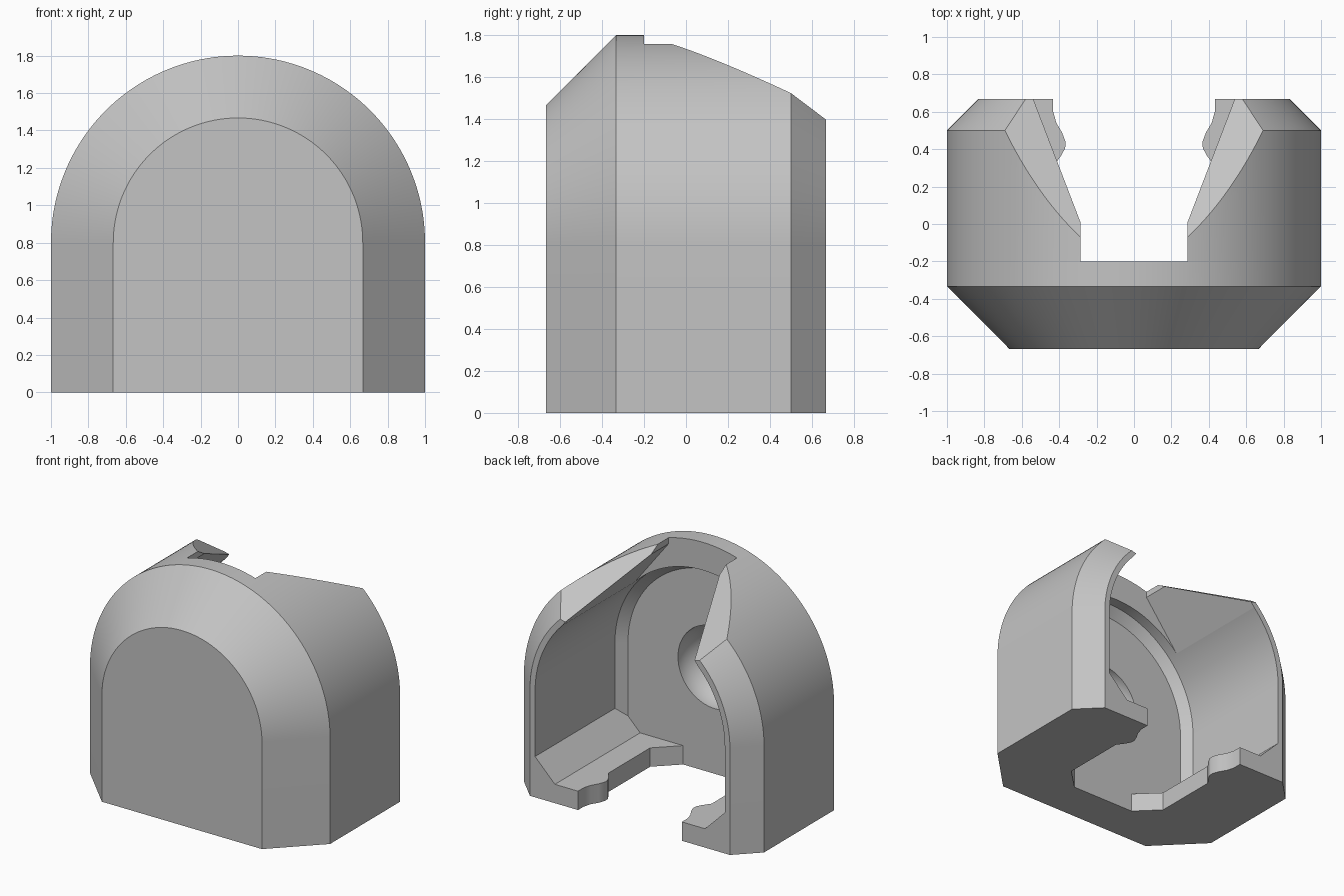
import bpy, bmesh, math

cube = bpy.data.objects.get("Cube")
if cube:
    bpy.data.objects.remove(cube, do_unlink=True)

grey = bpy.data.materials.new("plain_grey")
grey.use_nodes = True
tone = (0.55, 0.55, 0.55, 1)
grey.diffuse_color = tone
grey.node_tree.nodes["Principled BSDF"].inputs["Base Color"].default_value = tone


def loft(name, rings):
    """Solid skinned through closed rings that share a point count."""
    bm = bmesh.new()
    loops = [[bm.verts.new(p) for p in ring] for ring in rings]
    n = len(loops[0])
    for a, b in zip(loops, loops[1:]):
        for i in range(n):
            j = (i + 1) % n
            bm.faces.new((a[i], a[j], b[j], b[i]))
    bm.faces.new(loops[0])
    bm.faces.new(loops[-1])
    bmesh.ops.recalc_face_normals(bm, faces=bm.faces)
    mesh = bpy.data.meshes.new(name)
    bm.to_mesh(mesh)
    bm.free()
    mesh.materials.append(grey)
    ob = bpy.data.objects.new(name, mesh)
    bpy.context.collection.objects.link(ob)
    return ob


def arch(y, r, foot, steps=96):
    """Round-topped ring: mirrored foot points below a half circle."""
    ring = [(x, y, z) for x, z in foot]
    for i in range(steps + 1):
        a = math.pi * i / steps
        ring.append((r * math.cos(a), y, 0.8 + r * math.sin(a)))
    return ring + [(-x, y, z) for x, z in reversed(foot)]


def mirrored(half):
    return half + [(-x, y) for x, y in reversed(half)]


# Arched outer shell with chamfered front and back rims
shell = loft("arched_housing", [
    arch(y, r, [(r, 0)])
    for y, r in ((-0.667, 0.667), (-0.333, 1), (0.5, 1), (0.667, 0.833))])

# Cavity open to the back, with sloped floor sides and a bevelled inner end
cavity = loft("cavity_cutter", [
    arch(y, r, [(0.625, 0.142), (r, r - 0.483)])
    for y, r in ((-0.347, 0.726), (-0.283, 0.79), (0.9, 0.79))])

# Roof slot, flaring outwards below its lip
slot = mirrored([(0.285, 2.2), (0.285, 1.713), (0.566, 1.351)])
roof_slot = loft("roof_slot_cutter",
                 [[(x, y, z) for x, z in slot] for y in (-0.2, 0.9)])

# Floor opening with a small retaining bump on each side
lip = mirrored([(0.267, -0.347), (0.43, -0.188), (0.43, 0.31), (0.39, 0.365),
                (0.368, 0.405), (0.366, 0.44), (0.385, 0.49), (0.415, 0.54),
                (0.432, 0.6), (0.435, 0.9)])
floor_opening = loft("floor_opening_cutter",
                     [[(x, y, z) for x, y in lip] for z in (-0.2, 0.25)])


# Sloping cuts on the rear shoulders of the roof
def shoulder(side):
    rings = []
    for y in (-0.5, 0.9):
        base = [(x, 1.758 + 0.2515 * (x - 0.285) - 0.59 * (y + 0.07))
                for x in (0.28, 1.2)]
        ring = base + [(1.2, 3), (0.28, 3)]
        rings.append([(side * x, y, z) for x, z in ring])
    return loft("shoulder_cutter", rings)


# Round dimple in the inner wall
bpy.ops.mesh.primitive_uv_sphere_add(segments=64, ring_count=32, radius=0.31,
                                     location=(0, -0.347, 0.8))
dimple = bpy.context.object
dimple.name = "dimple_cutter"
dimple.scale.y = 0.85
dimple.data.materials.append(grey)

cutters = [cavity, roof_slot, floor_opening, shoulder(1), shoulder(-1), dimple]
for cutter in cutters:
    cutter.hide_render = True
    mod = shell.modifiers.new(cutter.name, "BOOLEAN")
    mod.operation = "DIFFERENCE"
    mod.solver = "EXACT"
    mod.object = cutter

# Bake the cuts, drop the cutters and shade smooth between sharp edges
graph = bpy.context.evaluated_depsgraph_get()
result = bpy.data.meshes.new_from_object(shell.evaluated_get(graph))
shell.modifiers.clear()
shell.data = result
for cutter in cutters:
    bpy.data.objects.remove(cutter, do_unlink=True)
bpy.ops.object.select_all(action="DESELECT")
shell.select_set(True)
bpy.context.view_layer.objects.active = shell
bpy.ops.object.shade_smooth_by_angle(angle=math.radians(25))
